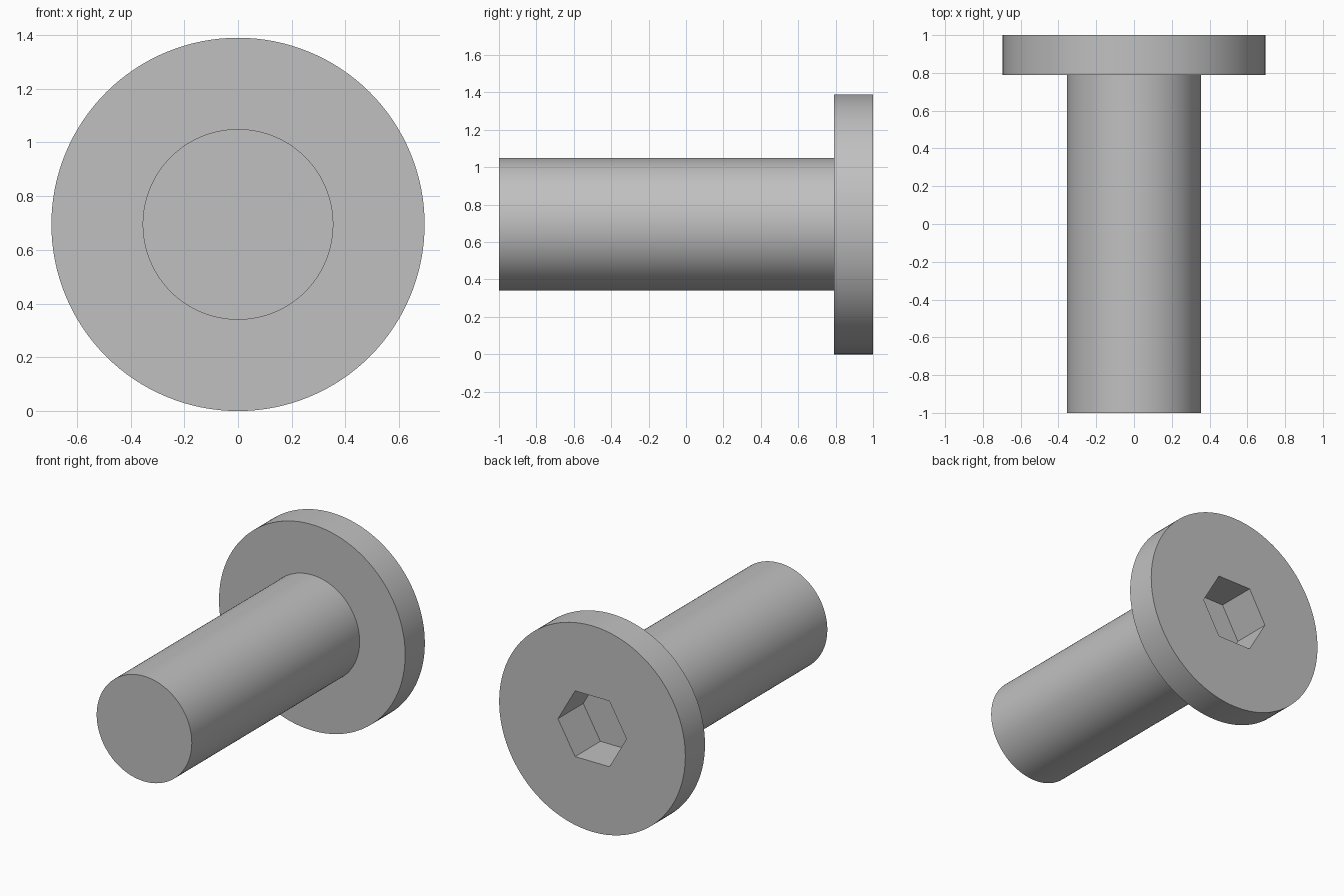
import bpy
import bmesh
from math import cos, sin, tau, radians

old = bpy.data.objects.get("Cube")
if old:
    bpy.data.objects.remove(old, do_unlink=True)

HEAD_RADIUS, SHAFT_RADIUS = 0.695, 0.355
HEAD_BACK, HEAD_FRONT = 1.0, 0.79
SOCKET_RADIUS, SOCKET_DEPTH = 0.256, 0.27

steel = bpy.data.materials.new("grey steel")
steel.use_nodes = True
colour = (0.53, 0.53, 0.53, 1)
steel.diffuse_color = colour
steel.node_tree.nodes["Principled BSDF"].inputs["Base Color"].default_value = colour


def lathe(name, profile, sides):
    """Closed solid around the y axis from (radius, y) pairs."""
    bm = bmesh.new()
    rings = [[bm.verts.new((r * cos(tau * i / sides), y, r * sin(tau * i / sides)))
              for i in range(sides)] for r, y in profile]
    for a, b in zip(rings, rings[1:]):
        for i in range(sides):
            j = (i + 1) % sides
            bm.faces.new((a[i], a[j], b[j], b[i]))
    bm.faces.new(rings[0])
    bm.faces.new(rings[-1])
    bmesh.ops.recalc_face_normals(bm, faces=bm.faces)
    mesh = bpy.data.meshes.new(name)
    bm.to_mesh(mesh)
    bm.free()
    mesh.materials.append(steel)
    obj = bpy.data.objects.new(name, mesh)
    obj.location.z = HEAD_RADIUS
    bpy.context.collection.objects.link(obj)
    return obj


# Shaft and flat round head in one turned body
bolt = lathe("bolt_shaft_and_head", [
    (SHAFT_RADIUS, -1), (SHAFT_RADIUS, HEAD_FRONT),
    (HEAD_RADIUS, HEAD_FRONT), (HEAD_RADIUS, HEAD_BACK)], 128)

# Hexagonal key socket sunk into the head
cutter = lathe("socket_cutter", [
    (SOCKET_RADIUS, HEAD_BACK - SOCKET_DEPTH), (SOCKET_RADIUS, HEAD_BACK + 0.1)], 6)
cutter.hide_render = True

cut = bolt.modifiers.new("hex_socket", "BOOLEAN")
cut.operation = "DIFFERENCE"
cut.solver = "EXACT"
cut.object = cutter

bpy.ops.object.select_all(action="DESELECT")
bpy.context.view_layer.objects.active = bolt
bolt.select_set(True)
bpy.ops.object.modifier_apply(modifier=cut.name)
bpy.data.objects.remove(cutter, do_unlink=True)

# Smooth round walls, crisp rims and socket edges
bpy.ops.object.shade_smooth_by_angle(angle=radians(30))
